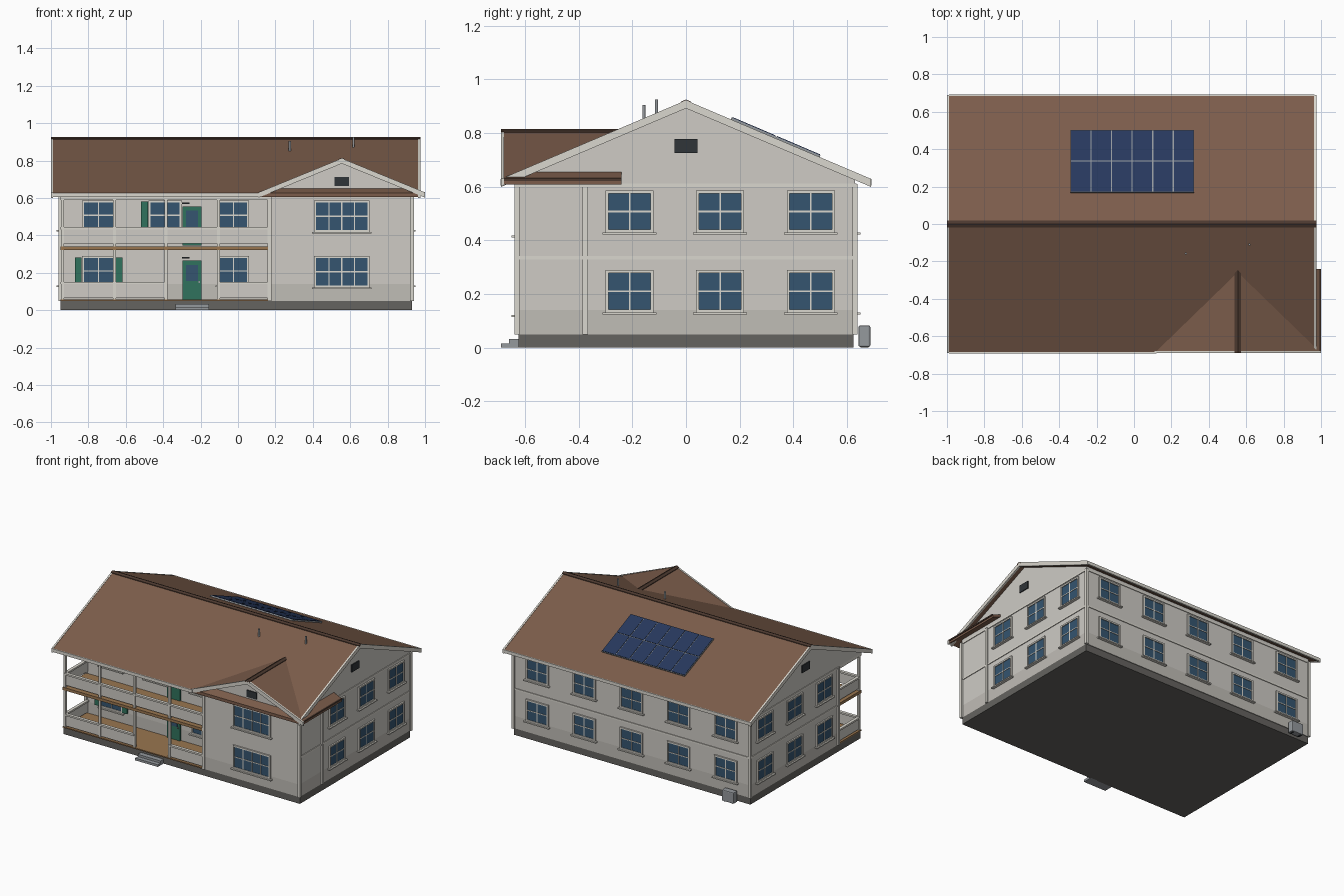
import bpy, bmesh, math
from mathutils import Matrix, Vector

if "Cube" in bpy.data.objects:
    bpy.data.objects.remove(bpy.data.objects["Cube"])


def mat(name, r, g, b):
    m = bpy.data.materials.new(name)
    m.diffuse_color = (r, g, b, 1)
    m.use_nodes = True
    m.node_tree.nodes["Principled BSDF"].inputs["Base Color"].default_value = m.diffuse_color
    return m


WALL = mat("wall_paint", .62, .60, .56)
BASE = mat("lower_wall_paint", .53, .51, .47)
TRIM = mat("trim_paint", .70, .68, .62)
ROOF = mat("roof_brown", .20, .108, .07)
CAP = mat("ridge_brown", .07, .04, .028)
STONE = mat("foundation_grey", .13, .125, .115)
GLASS = mat("window_glass", .035, .09, .16)
GREEN = mat("door_green", .03, .17, .11)
DECK = mat("deck_wood", .32, .18, .08)
DARK = mat("vent_dark", .03, .035, .04)
SOLAR = mat("solar_blue", .02, .04, .11)
METAL = mat("metal_grey", .3, .32, .34)
I = Matrix()


def finish(name, bm, m):
    bmesh.ops.recalc_face_normals(bm, faces=bm.faces)
    me = bpy.data.meshes.new(name)
    bm.to_mesh(me)
    bm.free()
    me.materials.append(m)
    ob = bpy.data.objects.new(name, me)
    bpy.context.collection.objects.link(ob)
    return ob


def boxes(name, m, items, M=I):
    """One object from boxes given as (x0, x1, y0, y1, z0, z1)."""
    bm = bmesh.new()
    for x0, x1, y0, y1, z0, z1 in items:
        T = Matrix.Translation(((x0 + x1) / 2, (y0 + y1) / 2, (z0 + z1) / 2))
        S = Matrix.Diagonal((x1 - x0, y1 - y0, z1 - z0, 1))
        bmesh.ops.create_cube(bm, size=1, matrix=M @ T @ S)
    return finish(name, bm, m)


def prism(name, m, pts, a, b, axis):
    """Extrude a 2D profile from a to b along an axis."""
    put = {'x': lambda u, v, w: (w, u, v), 'y': lambda u, v, w: (u, w, v),
           'z': lambda u, v, w: (u, v, w)}[axis]
    bm = bmesh.new()
    f = bm.faces.new([bm.verts.new(put(u, v, a)) for u, v in pts])
    r = bmesh.ops.extrude_face_region(bm, geom=[f])
    vs = [g for g in r['geom'] if isinstance(g, bmesh.types.BMVert)]
    bmesh.ops.translate(bm, verts=vs, vec=Vector(put(0, 0, b - a)))
    return finish(name, bm, m)


def chevron(c, half, eave, ridge, t):
    return [(c - half, eave), (c, ridge), (c + half, eave),
            (c + half, eave - t), (c, ridge - t), (c - half, eave - t)]


def place(x, y, angle):
    return Matrix.Translation((x, y, 0)) @ Matrix.Rotation(math.radians(angle), 4, 'Z')


def window(name, M, z0, z1, w=.157, cols=2, shutters=()):
    """Window facing local -y: glass, frame with muntins, sill and shutters."""
    h, t, zm = w / 2, .011, (z0 + z1) / 2
    boxes(name + "_glass", GLASS, [(-h, h, -.004, .01, z0, z1)], M)
    fr = [(s * (h + t / 2) - t / 2, s * (h + t / 2) + t / 2, -.01, .01, z0 - t, z1 + t) for s in (-1, 1)]
    fr += [(-h, h, -.01, .01, z1, z1 + t), (-h, h, -.01, .01, z0 - t, z0),
           (-h, h, -.007, .005, zm - .003, zm + .003)]
    fr += [(-h + w * i / cols - .003, -h + w * i / cols + .003, -.007, .005, z0, z1)
           for i in range(1, cols)]
    boxes(name + "_frame", TRIM, fr, M)
    boxes(name + "_sill", TRIM, [(-h - .022, h + .022, -.02, .01, z0 - .019, z0 - t)], M)
    for s in shutters:
        c = s * (h + .031)
        boxes(name + "_shutter", GREEN, [(c - .018, c + .018, -.012, .005, z0 - .005, z1 + .005)], M)


# Foundation, L-shaped walls and attic gables
L = [(-.95, .63), (-.95, -.37), (.17, -.37), (.17, -.63), (.93, -.63), (.93, .63)]
boxes("foundation", STONE, [(-.95, .93, -.625, .625, 0, .05)])
prism("lower_wall", BASE, L, .05, .14, 'z')
prism("upper_wall", WALL, L, .14, .61, 'z')
prism("main_attic", WALL, [(-.63, .61), (.63, .61), (.63, .63), (0, .905), (-.63, .63)], -.95, .93, 'x')
prism("wing_attic", WALL, [(.17, .61), (.93, .61), (.93, .635), (.555, .795), (.17, .635)], -.63, -.25, 'y')

# Corner boards, floor band and eave band
corners = [(-.95, .63), (.93, .63), (.93, -.63), (.17, -.63), (.93, -.375), (-.95, -.37)]
boxes("corner_boards", TRIM, [(x - .01, x + .01, y - .01, y + .01, .05, .61) for x, y in corners])
for n, z in (("floor_band", .335), ("eave_band", .605)):
    boxes(n, TRIM, [(-.955, .935, .62, .635, z - .006, z + .006),
                    (.92, .935, -.635, .63, z - .006, z + .006),
                    (-.955, -.94, -.37, .63, z - .006, z + .006)])

# Roofs with rake boards, gutters and ridge caps
prism("main_roof", ROOF, chevron(0, .685, .628, .92, .022), -.99, .965, 'x')
prism("wing_roof", ROOF, chevron(.555, .44, .628, .81, .02), -.68, -.24, 'y')
for n, x in (("left_rake", -1), ("right_rake", .963)):
    prism(n, TRIM, chevron(0, .69, .629, .922, .03), x, x + .012, 'x')
prism("wing_rake", TRIM, chevron(.555, .445, .63, .812, .028), -.69, -.678, 'y')
boxes("gutters", TRIM, [(-.99, .965, .68, .692, .605, .628), (-.99, .12, -.692, -.68, .605, .628)])
boxes("wing_eave_edge", CAP, [(.988, 1, -.68, -.24, .622, .632)])
prism("main_ridge_cap", CAP, chevron(0, .018, .917, .925, .012), -1, .975, 'x')
prism("wing_ridge_cap", CAP, chevron(.555, .018, .807, .815, .012), -.69, -.235, 'y')

# Gable vents
boxes("gable_vents", DARK, [(.515, .593, -.637, -.62, .663, .712),
                            (.92, .937, -.042, .042, .725, .778),
                            (-.957, -.94, -.042, .042, .725, .778)])

# Windows: wing front, sides, back and porch
for z0, z1, fl in ((.143, .278, "lower"), (.44, .575, "upper")):
    window(fl + "_wing_window", place(.555, -.63, 0), z0 - .01, z1, .275, 4)
    for y in (-.21, .127, .465):
        window(fl + "_right_window", place(.93, y, 90), z0, z1)
        window(fl + "_left_window", place(-.95, y, -90), z0, z1)
    for i in range(-2, 3):
        window(fl + "_back_window", place(-.01 + .375 * i, .63, 180), z0, z1)
    window(fl + "_porch_window", place(-.745, -.37, 0), z0, z1,
           shutters=(-1, 1) if fl == "lower" else ())
    window(fl + "_porch_end_window", place(-.025, -.37, 0), z0, z1, .145)
window("upper_porch_middle_window", place(-.39, -.37, 0), .44, .575, shutters=(-1,))

# Doors with glass, knob and lamp
for n, z in (("lower", .055), ("upper", .345)):
    boxes(n + "_door", GREEN, [(-.296, -.195, -.382, -.36, z, z + .21)])
    boxes(n + "_door_glass", GLASS, [(-.277, -.215, -.386, -.37, z + .1, z + .187)])
    boxes(n + "_door_knob", METAL, [(-.212, -.204, -.39, -.38, z + .09, z + .1)])
    boxes(n + "_door_lamp", DARK, [(-.3, -.26, -.395, -.365, z + .222, z + .23)])

# Porch decks, beam, posts, half walls and rails
boxes("lower_deck", DECK, [(-.95, .17, -.635, -.37, .05, .058)])
boxes("upper_deck", DECK, [(-.95, .17, -.637, -.37, .322, .342)])
boxes("porch_beam", TRIM, [(-.95, .17, -.635, -.615, .59, .612), (-.95, -.93, -.615, -.37, .59, .612)])
posts = [-.938, -.66, -.385, -.105, .165]
boxes("porch_posts", TRIM, [(x - .008, x + .008, -.633, -.617, .055, .6) for x in posts])
panels, rails = [], []
for fl, z in enumerate((.065, .357)):
    for k, (a, b) in enumerate(zip(posts, posts[1:])):
        if fl or k != 2:
            panels.append((a, b, -.628, -.622, z, z + .075))
            rails.append((a, b, -.636, -.614, z + .075, z + .087))
    panels.append((-.941, -.935, -.625, -.37, z, z + .075))
    rails.append((-.949, -.927, -.625, -.37, z + .075, z + .087))
boxes("porch_half_walls", WALL, panels)
boxes("porch_rails", TRIM, rails)
boxes("front_steps", METAL, [(-.335, -.155, -.69, -.62, 0, .016), (-.335, -.155, -.66, -.62, .016, .032)])

# Solar array lying on the back slope
slope = math.atan2(.292, .685)
M = Matrix.Translation((-.01, .335, .92 - .335 * math.tan(slope) + .008)) @ Matrix.Rotation(-slope, 4, 'X')
hw, hd = .33, .18
boxes("solar_frame", METAL, [(-hw, hw, -hd, hd, -.006, .002)], M)
pw = 2 * hw / 6
boxes("solar_panels", SOLAR, [(-hw + i * pw + .003, -hw + (i + 1) * pw - .003,
                               -hd + j * hd + .003, -hd + (j + 1) * hd - .003, -.004, .005)
                              for i in range(6) for j in range(2)], M)

# Roof vent pipes
for x, y, top in ((.277, -.157, .905), (.617, -.11, .925)):
    bm = bmesh.new()
    bmesh.ops.create_cone(bm, cap_ends=True, segments=12, radius1=.006, radius2=.006, depth=.08,
                          matrix=Matrix.Translation((x, y, top - .04)))
    finish("vent_pipe", bm, METAL)

# Outdoor air unit behind the house
unit = boxes("air_unit", METAL, [(-.86, -.765, .643, .687, .003, .083)])
bev = unit.modifiers.new("soft_edges", 'BEVEL')
bev.width, bev.segments = .006, 2
boxes("air_unit_feet", DARK, [(x, x + .012, .65, .68, 0, .006) for x in (-.85, -.787)])
